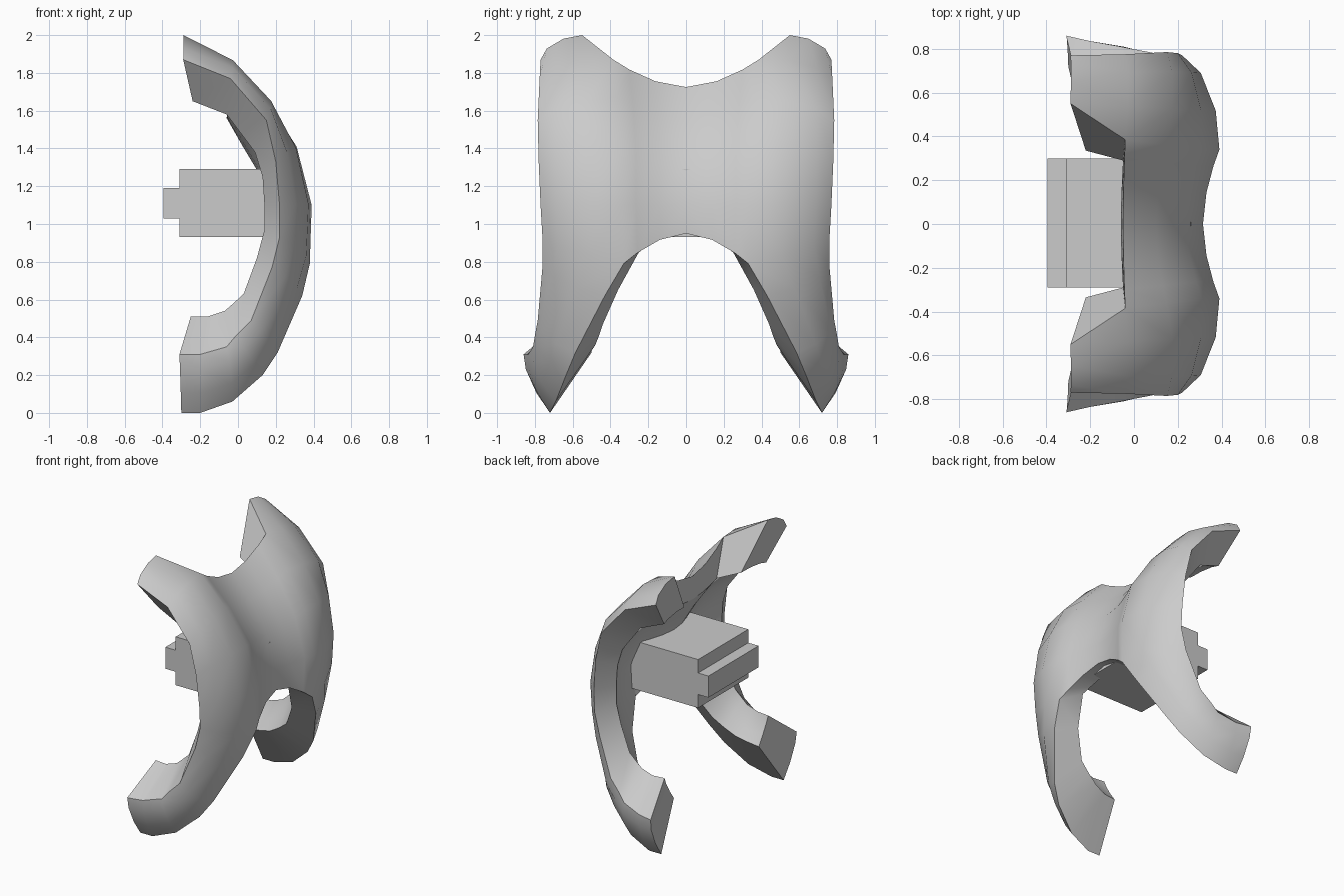
import bpy
import bmesh
from math import radians
from mathutils import Vector

cube = bpy.data.objects.get("Cube")
if cube:
    bpy.data.objects.remove(cube, do_unlink=True)

# One plain grey for everything
grey = bpy.data.materials.new("plain grey")
grey.use_nodes = True
colour = (0.6, 0.6, 0.6, 1.0)
grey.diffuse_color = colour
grey.node_tree.nodes["Principled BSDF"].inputs["Base Color"].default_value = colour

# Guide paths, from upper horn tip to lower leg tip
outer_ridge = [(-.29, .55, 2), (-.04, .385, 1.87), (.15, .36, 1.66), (.31, .34, 1.41),
               (.39, .34, 1.1), (.38, .33, .79), (.34, .43, .62), (.21, .585, .32),
               (.13, .635, .2), (-.03, .69, .06), (-.2, .72, 0), (-.3, .72, 0)]
outer_rim = [(-.29, .77, 1.87), (-.04, .775, 1.77), (.15, .785, 1.55), (.2, .78, 1.33),
             (.22, .77, 1.1), (.22, .76, .93), (.18, .76, .77), (.07, .785, .49),
             (-.01, .8, .41), (-.06, .81, .35), (-.2, .835, .31), (-.31, .86, .31)]
inner_ridge = [(-.22, .335, 1.67), (-.05, .29, 1.6), (.07, .28, 1.45), (.17, .27, 1.28),
               (.25, .27, 1.1), (.24, .25, .85), (.19, .36, .65), (.09, .44, .47),
               (.01, .46, .41), (-.07, .48, .36), (-.16, .5, .33), (-.25, .5, .32)]
inner_rim = [(-.24, .6, 1.65), (-.06, .62, 1.58), (.09, .62, 1.38), (.13, .62, 1.25),
             (.14, .62, 1.1), (.14, .62, .97), (.1, .62, .82), (.03, .62, .63),
             (-.03, .62, .575), (-.07, .62, .54), (-.16, .62, .51), (-.25, .61, .51)]
# Middle line of the body, which joins the paths over rows 1 to 5
outer_middle = [(-.05, 0, 1.725), (.1, 0, 1.56), (.24, 0, 1.35), (.315, 0, 1.1), (.315, 0, .95)]
inner_middle = [(-.06, 0, 1.56), (.02, 0, 1.42), (.11, 0, 1.27), (.17, 0, 1.1), (.18, 0, .96)]

BODY_FIRST, BODY_LAST = 1, 5
RIDGE_COLUMN, RIM_COLUMN = 3, 6
AXIS = Vector((-.35, .2, 1))


def bulged(a, b, t, height):
    """Point between a and b, pushed away from the axis of the arc."""
    chord = (b - a).normalized()
    point = a.lerp(b, t)
    out = point - AXIS
    out -= chord * out.dot(chord)
    return point + out.normalized() * height


def surface(bm, middle, ridge, rim, fullness):
    """Grid of vertices keyed by row and column."""
    grid = {}
    for row, (a, b) in enumerate(zip(ridge, rim)):
        a, b = Vector(a), Vector(b)
        # The section flattens towards the tips
        height = fullness * (1 - .08 * abs(row - 4))
        points = {RIDGE_COLUMN: a, RIM_COLUMN: b,
                  4: bulged(a, b, .37, height), 5: bulged(a, b, .77, height)}
        if BODY_FIRST <= row <= BODY_LAST:
            m = Vector(middle[row - BODY_FIRST])
            points[0] = m
            for column, t in ((1, .42), (2, .78)):
                p = m.lerp(a, t ** 1.8)
                p.y = a.y * t
                points[column] = p
        for column, p in points.items():
            grid[row, column] = bm.verts.new(p)
    return grid


# Saddle shell: outer skin, inner skin and the edge between them
bm = bmesh.new()
outer = surface(bm, outer_middle, outer_ridge, outer_rim, .05)
inner = surface(bm, inner_middle, inner_ridge, inner_rim, .015)
edge_use = {}
for row, column in outer:
    cell = [(row, column), (row, column + 1), (row + 1, column + 1), (row + 1, column)]
    if all(key in outer for key in cell):
        bm.faces.new([outer[k] for k in cell])
        bm.faces.new([inner[k] for k in reversed(cell)])
        for i in range(4):
            pair = (cell[i], cell[(i + 1) % 4])
            edge_use.setdefault(frozenset(pair), []).append(pair)
for uses in edge_use.values():
    a, b = uses[0]
    on_mirror = a[1] == 0 and b[1] == 0
    if len(uses) == 1 and not on_mirror:
        bm.faces.new([outer[b], outer[a], inner[a], inner[b]])
bmesh.ops.recalc_face_normals(bm, faces=bm.faces)

# Make sure the outer skin faces the convex side
bm.normal_update()
probe = next(f for f in bm.faces if outer[4, 3] in f.verts and outer[3, 4] in f.verts)
if probe.normal.x < 0:
    bmesh.ops.reverse_faces(bm, faces=bm.faces)
mesh = bpy.data.meshes.new("curved_shell")
bm.to_mesh(mesh)
bm.free()
shell = bpy.data.objects.new("curved_shell", mesh)
bpy.context.collection.objects.link(shell)
mesh.materials.append(grey)
bpy.context.view_layer.objects.active = shell
shell.select_set(True)
mirror = shell.modifiers.new("mirror", "MIRROR")
mirror.use_axis = (False, True, False)
mirror.use_clip = True
bpy.ops.object.modifier_apply(modifier="mirror")
bpy.ops.object.shade_smooth_by_angle(angle=radians(32))


def box(name, low, high):
    low, high = Vector(low), Vector(high)
    bpy.ops.mesh.primitive_cube_add(size=1, location=(low + high) / 2)
    obj = bpy.context.object
    obj.name = name
    obj.scale = high - low
    obj.data.materials.append(grey)


# Mounting block and its tongue on the hollow side
box("mounting_block", (-.31, -.29, .93), (.26, .3, 1.29))
box("mounting_tongue", (-.395, -.29, 1.03), (-.3, .3, 1.19))
